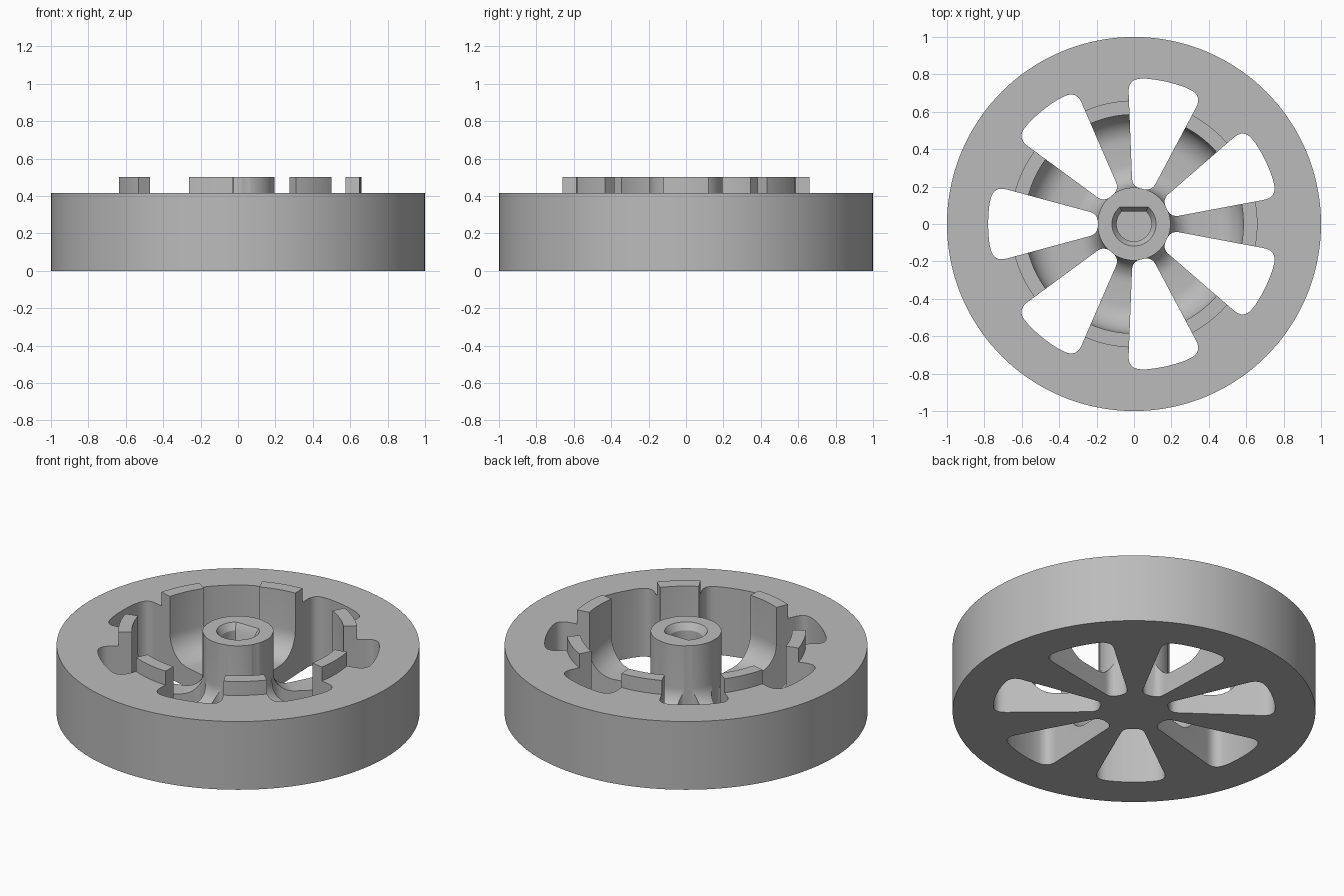
import bpy, bmesh
from math import sin, cos, pi, sqrt, asin
from mathutils import Vector, Matrix

cube = bpy.data.objects.get("Cube")
if cube:
    bpy.data.objects.remove(cube, do_unlink=True)

SPOKES = 7
FLOOR, TOP, RIM_TOP = 0.12, 0.5, 0.415
HUB_R, WALL_R, LIP_R, WINDOW_R = 0.195, 0.585, 0.66, 0.78

grey = bpy.data.materials.new("plain_grey")
grey.use_nodes = True
grey.diffuse_color = (0.5, 0.5, 0.5, 1)
grey.node_tree.nodes["Principled BSDF"].inputs["Base Color"].default_value = grey.diffuse_color


def make_object(name, bm):
    bmesh.ops.recalc_face_normals(bm, faces=bm.faces)
    mesh = bpy.data.meshes.new(name)
    bm.to_mesh(mesh)
    bm.free()
    mesh.materials.append(grey)
    obj = bpy.data.objects.new(name, mesh)
    bpy.context.collection.objects.link(obj)
    return obj


def arc(cx, cz, r, a0, a1, n=12):
    return [(cx + r * cos(a0 + (a1 - a0) * i / n), cz + r * sin(a0 + (a1 - a0) * i / n))
            for i in range(n + 1)]


def round_corners(points, radii, n=8):
    """Round each corner of a closed outline by its own cut-back length."""
    out = []
    for i, (p, r) in enumerate(zip(points, radii)):
        p = Vector(p)
        if r == 0:
            out.append(p)
            continue
        a = p + (Vector(points[i - 1]) - p).normalized() * r
        b = p + (Vector(points[(i + 1) % len(points)]) - p).normalized() * r
        out += [a.lerp(p, t / n).lerp(p.lerp(b, t / n), t / n) for t in range(n + 1)]
    return out


def loft(bm, rings):
    """Closed solid through rings with equal point counts."""
    loops = [[bm.verts.new(p) for p in ring] for ring in rings]
    for lo, hi in zip(loops, loops[1:]):
        for i in range(len(lo)):
            bm.faces.new((lo[i - 1], lo[i], hi[i], hi[i - 1]))
    bm.faces.new(loops[0])
    bm.faces.new(loops[-1])


# Wheel body: rim, raised lip, filleted dish and hub in one turned profile
wall_fillet, hub_fillet = 0.15, 0.12
profile = [(0, 0), (1, 0), (1, RIM_TOP), (LIP_R, RIM_TOP), (LIP_R, TOP), (WALL_R, TOP)]
profile += arc(WALL_R - wall_fillet, FLOOR + wall_fillet, wall_fillet, 0, -pi / 2)
profile += arc(HUB_R + hub_fillet, FLOOR + hub_fillet, hub_fillet, -pi / 2, -pi)
profile += [(HUB_R, TOP), (0, TOP)]
bm = bmesh.new()
verts = [bm.verts.new((r, 0, z)) for r, z in profile]
edges = [bm.edges.new(pair) for pair in zip(verts, verts[1:])]
bmesh.ops.spin(bm, geom=verts + edges, cent=(0, 0, 0), axis=(0, 0, 1),
               angle=2 * pi, steps=144, use_duplicate=False)
bmesh.ops.remove_doubles(bm, verts=bm.verts, dist=1e-5)
wheel = make_object("spoked_wheel", bm)

# Window cutters: rounded wedges between the spokes
corner_x, corner_y, inner_y = 0.752, 0.204, 0.053
outer = [(WINDOW_R * cos(a), WINDOW_R * sin(a)) for a in (-0.13, -0.065, 0, 0.065, 0.13)]
outline = [(0.193, -inner_y), (corner_x, -corner_y), *outer, (corner_x, corner_y), (0.193, inner_y)]
outline = round_corners(outline, [0.045, 0.075] + [0] * len(outer) + [0.075, 0.045])
bm = bmesh.new()
for k in range(SPOKES):
    turn = Matrix.Rotation(pi + 2 * pi * k / SPOKES, 3, 'Z')
    loft(bm, [[turn @ Vector((p[0], p[1], z)) for p in outline] for z in (-0.1, 0.7)])
windows = make_object("window_cutter", bm)


# Shaft bore cutter: D shape with a chamfered mouth
def d_ring(r, flat, z):
    a = asin(flat / r)
    return [(x, y, z) for x, y in arc(0, 0, r, pi - a, 2 * pi + a, 40)]


bm = bmesh.new()
loft(bm, [d_ring(0.093, 0.067, FLOOR), d_ring(0.093, 0.067, 0.46),
          d_ring(0.118, 0.09, TOP), d_ring(0.118, 0.09, 0.6)])
bore = make_object("bore_cutter", bm)

# Cut the windows and the bore, then drop the cutters
for cutter in (windows, bore):
    cutter.hide_render = True
    mod = wheel.modifiers.new(cutter.name, 'BOOLEAN')
    mod.operation, mod.solver, mod.object = 'DIFFERENCE', 'EXACT', cutter
depsgraph = bpy.context.evaluated_depsgraph_get()
cut_mesh = bpy.data.meshes.new_from_object(wheel.evaluated_get(depsgraph))
wheel.modifiers.clear()
wheel.data = cut_mesh
for cutter in (windows, bore):
    bpy.data.objects.remove(cutter, do_unlink=True)

# Smooth the curved surfaces and keep the edges sharp
bpy.ops.object.select_all(action='DESELECT')
wheel.select_set(True)
bpy.context.view_layer.objects.active = wheel
bpy.ops.object.shade_smooth_by_angle(angle=pi / 6)
